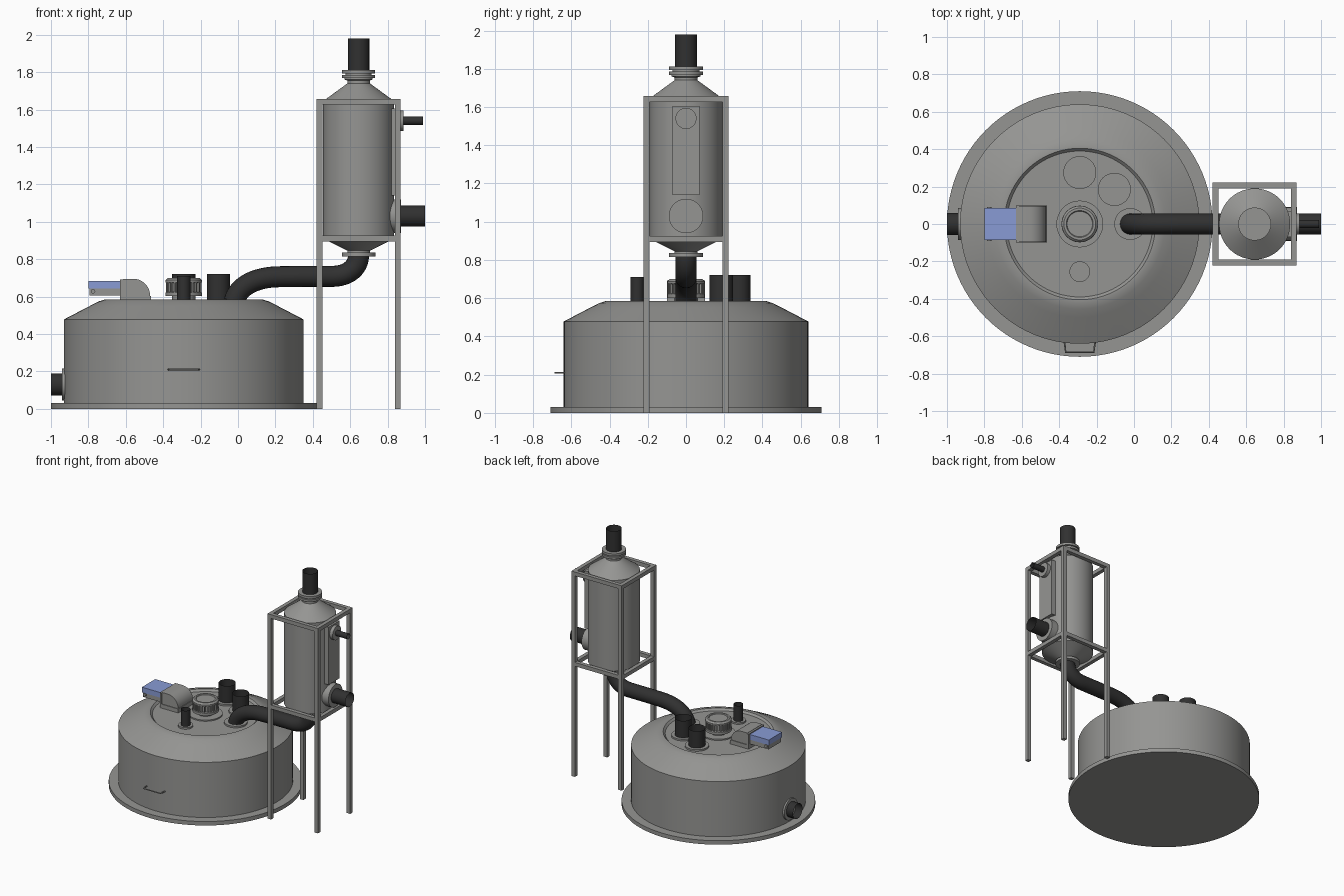
import bpy, bmesh, math
from mathutils import Matrix, Vector

if "Cube" in bpy.data.objects:
    bpy.data.objects.remove(bpy.data.objects["Cube"])


def material(name, rgb):
    m = bpy.data.materials.new(name)
    m.diffuse_color = (*rgb, 1)
    m.use_nodes = True
    m.node_tree.nodes["Principled BSDF"].inputs["Base Color"].default_value = m.diffuse_color
    return m


GREY = material("steel grey", (0.30, 0.30, 0.29))
DARK = material("dark pipe", (0.03, 0.03, 0.03))
BLUE = material("motor blue", (0.25, 0.33, 0.66))
TANK = -0.29   # tank centre x
COL = 0.645    # filter column centre x


def finish(name, bm, mat, smooth=True):
    bmesh.ops.recalc_face_normals(bm, faces=bm.faces[:])
    me = bpy.data.meshes.new(name)
    bm.to_mesh(me)
    bm.free()
    ob = bpy.data.objects.new(name, me)
    bpy.context.collection.objects.link(ob)
    me.materials.append(mat)
    if smooth:
        bpy.ops.object.select_all(action='DESELECT')
        ob.select_set(True)
        bpy.context.view_layer.objects.active = ob
        bpy.ops.object.shade_smooth_by_angle(angle=math.radians(25))
    return ob


def lathe(name, profile, mat, loc=(0, 0, 0), axis='Z', n=64):
    """Spin (radius, height) pairs around an axis."""
    bm = bmesh.new()
    verts = [bm.verts.new((r, 0, h)) for r, h in profile]
    edges = [bm.edges.new(p) for p in zip(verts, verts[1:])]
    bmesh.ops.spin(bm, geom=verts + edges, cent=(0, 0, 0), axis=(0, 0, 1),
                   angle=2 * math.pi, steps=n, use_duplicate=False)
    bmesh.ops.remove_doubles(bm, verts=bm.verts[:], dist=1e-5)
    if axis == 'X':
        bm.transform(Matrix.Rotation(math.pi / 2, 4, 'Y'))
    bm.transform(Matrix.Translation(loc))
    return finish(name, bm, mat)


def disc(name, r, h0, h1, mat, loc=(0, 0, 0), axis='Z', n=48):
    return lathe(name, [(0, h0), (r, h0), (r, h1), (0, h1)], mat, loc, axis, n)


def tube(name, r, h0, h1, loc=(0, 0, 0), axis='Z'):
    return lathe(name, [(r, h0), (r, h1)], DARK, loc, axis, 40)


def add_box(bm, lo, hi):
    lo, hi = Vector(lo), Vector(hi)
    bmesh.ops.create_cube(bm, size=1, matrix=Matrix.Translation((lo + hi) / 2)
                          @ Matrix.Diagonal((*(hi - lo), 1)))


def box(name, lo, hi, mat):
    bm = bmesh.new()
    add_box(bm, lo, hi)
    return finish(name, bm, mat, False)


def sweep(name, points, radius, mat, bezier=True):
    """Round pipe along (position, left handle, right handle) points or a polyline."""
    cu = bpy.data.curves.new(name, 'CURVE')
    cu.dimensions = '3D'
    cu.bevel_depth = radius
    cu.bevel_resolution = 8 if bezier else 2
    cu.resolution_u = 16
    if bezier:
        sp = cu.splines.new('BEZIER')
        sp.bezier_points.add(len(points) - 1)
        for bp, (co, left, right) in zip(sp.bezier_points, points):
            bp.co, bp.handle_left, bp.handle_right = co, left, right
    else:
        sp = cu.splines.new('POLY')
        sp.points.add(len(points) - 1)
        for p, co in zip(sp.points, points):
            p.co = (*co, 1)
    ob = bpy.data.objects.new(name, cu)
    bpy.context.collection.objects.link(ob)
    cu.materials.append(mat)
    bpy.ops.object.select_all(action='DESELECT')
    ob.select_set(True)
    bpy.context.view_layer.objects.active = ob
    bpy.ops.object.convert(target='MESH')
    bpy.ops.object.shade_smooth_by_angle(angle=math.radians(40))


# Tank: base plate, and shell with sloped shoulder and recessed lid
disc("base_plate", 0.71, 0, 0.032, GREY, (TANK, 0, 0), n=96)
lathe("tank_shell", [(0.64, 0.03), (0.64, 0.478), (0.50, 0.551), (0.455, 0.574), (0.42, 0.585),
                     (0.405, 0.585), (0.39, 0.57), (0, 0.57)], GREY, (TANK, 0, 0), n=96)

# Lid ports: flange plus open pipe (x, y, flange radius, pipe radius, top)
for i, (x, y, rf, rp, top) in enumerate([(TANK, 0.275, 0.088, 0.062, 0.72),
                                         (-0.105, 0.185, 0.088, 0.062, 0.72),
                                         (TANK, -0.255, 0.055, 0.035, 0.71)]):
    disc(f"lid_flange_{i}", rf, 0.565, 0.583, GREY, (x, y, 0))
    tube(f"lid_pipe_{i}", rp, 0.58, top, (x, y, 0))
disc("duct_flange", 0.085, 0.565, 0.583, GREY, (-0.02, 0, 0))

# Central ribbed cap on a neck
lathe("cap_neck", [(0, 0.565), (0.125, 0.565), (0.125, 0.58), (0.062, 0.58), (0.062, 0.61)],
      GREY, (TANK, 0, 0), n=48)
lathe("cap", [(0, 0.602), (0.098, 0.602), (0.098, 0.622), (0.085, 0.626), (0.085, 0.672),
              (0.097, 0.676), (0.097, 0.688), (0.085, 0.70), (0.072, 0.70), (0.068, 0.694),
              (0, 0.694)], GREY, (TANK, 0, 0), n=48)
bm = bmesh.new()
for k in range(24):
    start = len(bm.verts)
    add_box(bm, (0.08, -0.005, 0.62), (0.096, 0.005, 0.68))
    bm.verts.ensure_lookup_table()
    bmesh.ops.rotate(bm, verts=bm.verts[start:], cent=(0, 0, 0),
                     matrix=Matrix.Rotation(k * math.pi / 12, 3, 'Z'))
bm.transform(Matrix.Translation((TANK, 0, 0)))
finish("cap_ribs", bm, GREY, False)

# Feeder: rounded housing, support plate and blue-topped motor box
bm = bmesh.new()
outline = [(-0.615, 0.60), (-0.615, 0.695), (-0.56, 0.695)]
outline += [(-0.56 + 0.09 * math.sin(a), 0.605 + 0.09 * math.cos(a))
            for a in [math.radians(d) for d in range(10, 91, 10)]] + [(-0.47, 0.60)]
face = bm.faces.new([bm.verts.new((x, -0.095, z)) for x, z in outline])
ext = bmesh.ops.extrude_face_region(bm, geom=[face])
bmesh.ops.translate(bm, vec=(0, 0.19, 0),
                    verts=[g for g in ext["geom"] if isinstance(g, bmesh.types.BMVert)])
finish("feeder_housing", bm, GREY)
box("feeder_foot", (-0.63, -0.10, 0.568), (-0.465, 0.10, 0.602), GREY)
box("feeder_back_plate", (-0.63, -0.10, 0.60), (-0.615, 0.10, 0.692), GREY)
box("motor_base", (-0.795, -0.08, 0.605), (-0.62, 0.08, 0.642), GREY)
box("motor_cover", (-0.80, -0.085, 0.642), (-0.62, 0.085, 0.684), BLUE)
bm = bmesh.new()
bmesh.ops.create_cone(bm, cap_ends=True, segments=16, radius1=0.012, radius2=0.012, depth=0.18,
                      matrix=Matrix.Translation((-0.775, 0, 0.628))
                      @ Matrix.Rotation(math.pi / 2, 4, 'X'))
finish("motor_hinge_pin", bm, GREY)

# Side outlet and front handle on the tank
disc("outlet_flange", 0.085, -0.94, -0.90, GREY, (0, 0, 0.13), 'X')
tube("outlet_pipe", 0.06, -1.0, -0.93, (0, 0, 0.13), 'X')
sweep("tank_handle", [(TANK - 0.082, -0.63, 0.21), (TANK - 0.075, -0.685, 0.21),
                      (TANK + 0.075, -0.685, 0.21), (TANK + 0.082, -0.63, 0.21)],
      0.005, GREY, False)

# Filter column: body with cones, necks and clamp rings, plus top stack
lathe("column_body", [(0, 0.815), (0.09, 0.815), (0.09, 0.836), (0.06, 0.836), (0.06, 0.845),
                      (0.19, 0.91), (0.19, 1.645), (0.06, 1.74), (0.06, 1.755), (0.075, 1.76),
                      (0.075, 1.768), (0.088, 1.768), (0.088, 1.785), (0.07, 1.785), (0.07, 1.793),
                      (0.088, 1.793), (0.088, 1.812), (0, 1.812)], GREY, (COL, 0, 0))
tube("stack_pipe", 0.057, 1.81, 1.98, (COL, 0, 0))

# Inspection panel and side nozzles of the column
box("column_panel", (0.78, -0.07, 1.14), (0.858, 0.07, 1.605), GREY)
disc("upper_nozzle_flange", 0.055, 0.85, 0.885, GREY, (0, 0, 1.54), 'X')
tube("upper_nozzle", 0.022, 0.88, 0.99, (0, 0, 1.54), 'X')
disc("lower_nozzle_flange", 0.09, 0.81, 0.872, GREY, (0, 0, 1.03), 'X')
tube("lower_nozzle", 0.056, 0.87, 1.0, (0, 0, 1.03), 'X')

# Support frame: four legs and two rings of bars
bm = bmesh.new()
T = 0.031
xs, ys = (0.42, 0.87 - T), (-0.222, 0.222 - T)
for x in xs:
    for y in ys:
        add_box(bm, (x, y, 0), (x + T, y + T, 1.657))
for z in (0.895, 1.657 - T):
    for y in ys:
        add_box(bm, (xs[0] + T, y, z), (xs[1], y + T, z + T))
    for x in xs:
        add_box(bm, (x, ys[0] + T, z), (x + T, ys[1], z + T))
finish("support_frame", bm, GREY, False)

# Curved duct from the lid up to the column
sweep("connecting_duct", [
    ((COL, 0, 0.825), (COL, 0, 0.85), (COL, 0, 0.755)),
    ((0.50, 0, 0.708), (0.59, 0, 0.708), (0.44, 0, 0.708)),
    ((0.22, 0, 0.706), (0.30, 0, 0.708), (0.09, 0, 0.704)),
    ((-0.02, 0, 0.575), (0.0, 0, 0.655), (-0.025, 0, 0.55))], 0.056, DARK)
